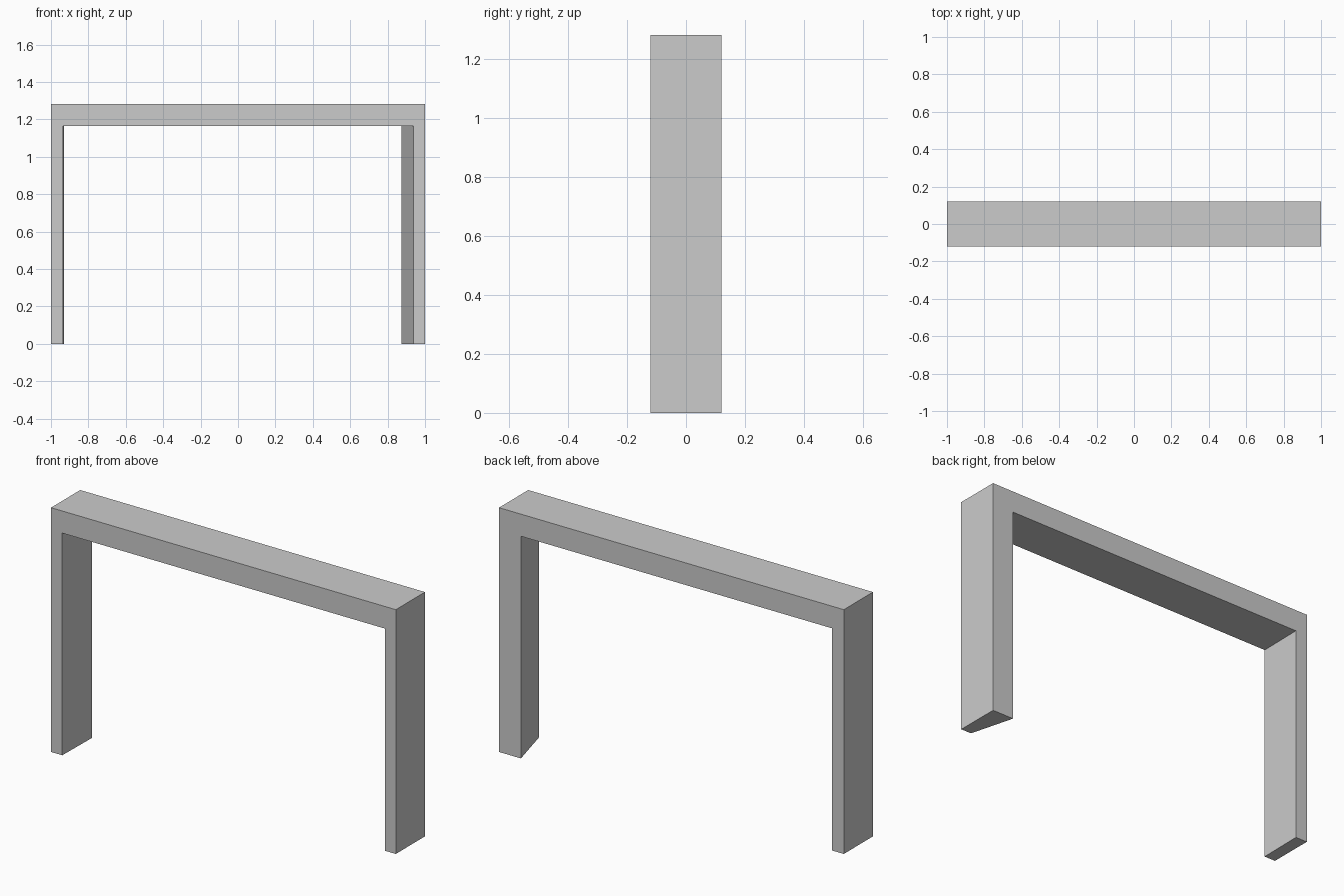
import bpy, bmesh

if "Cube" in bpy.data.objects:
    bpy.data.objects.remove(bpy.data.objects["Cube"])

DEPTH, TOP, UNDER = 0.121, 1.281, 1.165


def outline(left_inner, right_inner):
    """Arch outline in x, z, with its own inner edges for the two legs."""
    return [(-1, 0), (left_inner, 0), (left_inner, UNDER), (right_inner, UNDER),
            (right_inner, 0), (1, 0), (1, TOP), (-1, TOP)]


# Door frame: front and back outlines differ, as the right leg flares to the back
bm = bmesh.new()
front = [bm.verts.new((x, -DEPTH, z)) for x, z in outline(-0.935, 0.938)]
back = [bm.verts.new((x, DEPTH, z)) for x, z in outline(-0.931, 0.873)]
bm.faces.new(front)
bm.faces.new(back[::-1])
for i in range(8):
    j = (i + 1) % 8
    bm.faces.new((front[j], front[i], back[i], back[j]))
bmesh.ops.recalc_face_normals(bm, faces=bm.faces)

mesh = bpy.data.meshes.new("arch_frame")
bm.to_mesh(mesh)
bm.free()
bpy.context.collection.objects.link(bpy.data.objects.new("arch_frame", mesh))
